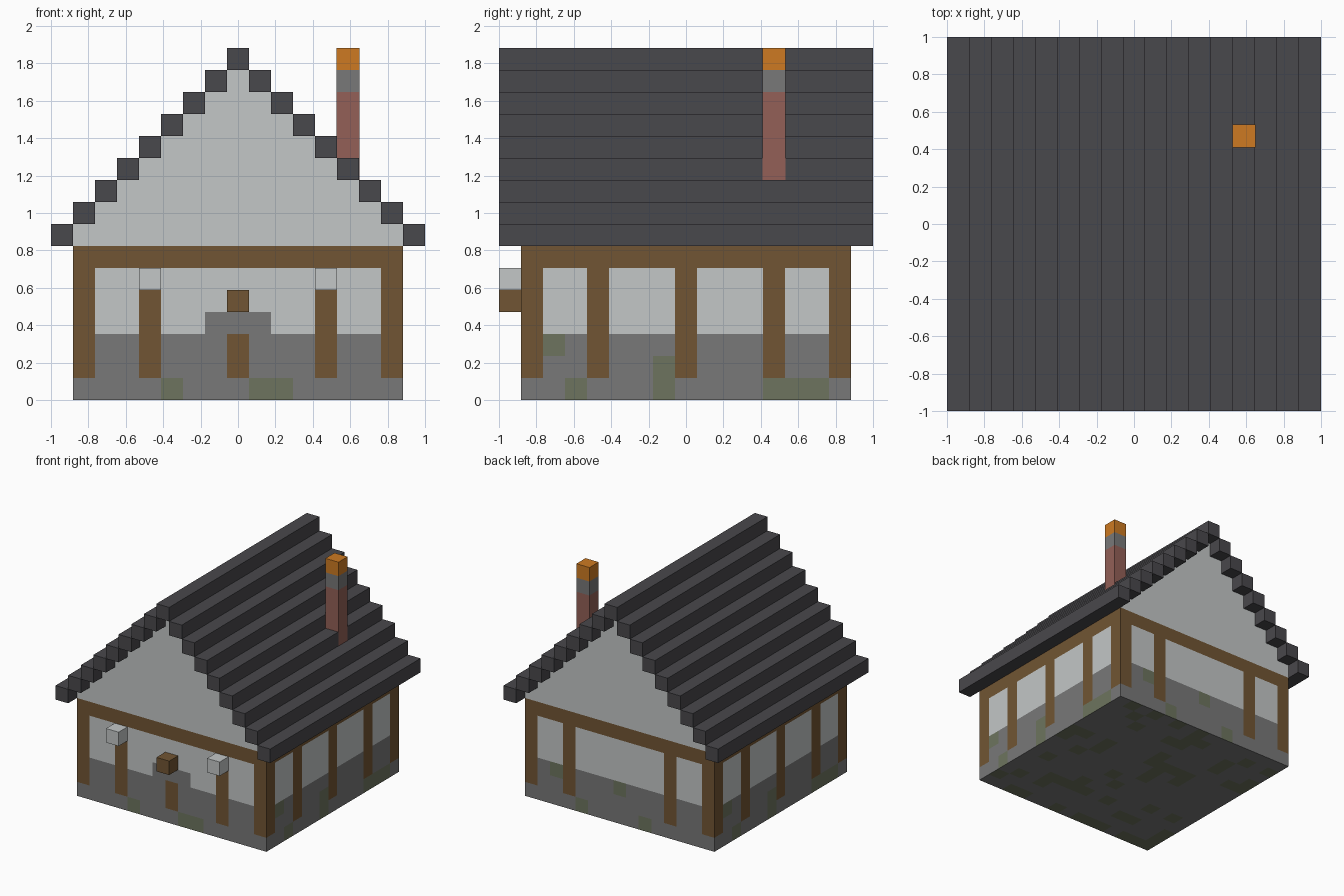
import bpy
import bmesh
import random
from math import pi
from mathutils import Matrix, Vector

cube = bpy.data.objects.get("Cube")
if cube:
    bpy.data.objects.remove(cube)

V = 2 / 17           # edge of one block
HALF = 7.5 * V       # half width of the walls
random.seed(4)


def material(name, r, g, b):
    def lin(c):
        c /= 255
        return c / 12.92 if c <= 0.04045 else ((c + 0.055) / 1.055) ** 2.4
    colour = (lin(r), lin(g), lin(b), 1)
    mat = bpy.data.materials.new(name)
    mat.use_nodes = True
    mat.diffuse_color = colour
    bsdf = next(n for n in mat.node_tree.nodes if n.type == "BSDF_PRINCIPLED")
    bsdf.inputs["Base Color"].default_value = colour
    return mat


stone = material("stone", 120, 120, 120)
wood = material("dark_wood", 113, 85, 51)
plaster = material("plaster", 195, 199, 199)
moss = material("mossy_stone", 109, 116, 94)
slate = material("slate", 73, 72, 76)
brick = material("brick", 147, 96, 87)
ember = material("orange_cap", 205, 122, 34)
palette = [stone, wood, plaster, moss]
STONE, WOOD, PLASTER, MOSS = range(4)


def finish(name, bm, mats):
    mesh = bpy.data.meshes.new(name)
    bm.normal_update()
    bm.to_mesh(mesh)
    bm.free()
    for mat in mats:
        mesh.materials.append(mat)
    obj = bpy.data.objects.new(name, mesh)
    bpy.context.collection.objects.link(obj)
    return obj


def box(name, low, high, mat, grow=0.0):
    """Box between two block-grid corners; the grid starts at (-1, -1, 0)."""
    origin = Vector((-1, -1, 0))
    a, b = Vector(low) * V + origin, Vector(high) * V + origin
    size = b - a + Vector((grow, grow, 0))
    bm = bmesh.new()
    bmesh.ops.create_cube(bm, size=1, matrix=Matrix.Translation((a + b) / 2)
                          @ Matrix.Diagonal((*size, 1)))
    return finish(name, bm, [mat])


def panel(bm, rows, matrix, rule):
    """Sheet of square cells, 15 wide, coloured by rule(column, row)."""
    for i in range(15):
        for j in range(rows):
            corners = [(i, j), (i + 1, j), (i + 1, j + 1), (i, j + 1)]
            face = bm.faces.new([bm.verts.new(matrix @ Vector((x * V - HALF, y * V, 0)))
                                 for x, y in corners])
            face.material_index = rule(i, j)


def wall_rule(side):
    end_wall = side % 2 == 0
    posts = (0, 3, 11, 14) if end_wall else (0, 3, 7, 11, 14)
    long_moss = {(1, 2), (2, 0), (6, 0), (6, 1), (11, 0), (12, 0), (13, 0)}
    mossy = [{(4, 0), (8, 0), (9, 0)}, long_moss,
             {(2, 2), (4, 0), (7, 2), (9, 0)}, long_moss][side]

    def rule(i, j):
        if j == 6 or (j > 0 and i in posts):
            return WOOD
        if side == 0 and i == 7 and j in (1, 2):
            return WOOD              # door
        if (i, j) in mossy:
            return MOSS
        if side == 0 and 6 <= i <= 8 and j == 3:
            return STONE             # door surround
        return STONE if j < 3 else PLASTER
    return rule


# Timber-framed walls and mossy floor
bm = bmesh.new()
for side in range(4):
    place = (Matrix.Rotation(side * pi / 2, 4, "Z") @ Matrix.Translation((0, -HALF, 0))
             @ Matrix.Rotation(pi / 2, 4, "X"))
    panel(bm, 7, place, wall_rule(side))
floor = Matrix.Translation((0, HALF, 0)) @ Matrix.Rotation(pi, 4, "X")
panel(bm, 15, floor, lambda i, j: MOSS if random.random() < 0.22 else STONE)
bmesh.ops.remove_doubles(bm, verts=bm.verts[:], dist=0.001)
finish("walls", bm, palette)

# Stepped gable, extruded from front to back
steps = []
for k in range(8):
    steps += [((7.5 - k) * V, (7 + k) * V), ((7.5 - k) * V, (8 + k) * V)]
profile = steps + [(-x, z) for x, z in reversed(steps)]
bm = bmesh.new()
face = bm.faces.new([bm.verts.new((x, -HALF, z)) for x, z in profile])
extruded = bmesh.ops.extrude_face_region(bm, geom=[face])["geom"]
bmesh.ops.translate(bm, vec=(0, 2 * HALF, 0),
                    verts=[g for g in extruded if isinstance(g, bmesh.types.BMVert)])
bmesh.ops.recalc_face_normals(bm, faces=bm.faces[:])
finish("gable", bm, [plaster])

# Roof beams climbing both slopes to the ridge
for k in range(8):
    for label, col in (("right", k), ("left", 16 - k)):
        box(f"roof_beam_{label}_{k + 1}", (col, 0, 7 + k), (col + 1, 17, 8 + k), slate)
box("roof_ridge", (8, 0, 15), (9, 17, 16), slate)

# Chimney
for name, low, high, mat in (("chimney_stack", 10, 14, brick),
                             ("chimney_collar", 14, 15, stone),
                             ("chimney_cap", 15, 16, ember)):
    box(name, (13, 12, low), (14, 13, high), mat, grow=0.004)

# Blocks on the front wall
for label, col in (("right", 4), ("left", 12)):
    box(f"lamp_{label}", (col, 0, 5), (col + 1, 1, 6), plaster)
box("door_canopy", (8, 0, 4), (9, 1, 5), wood)
